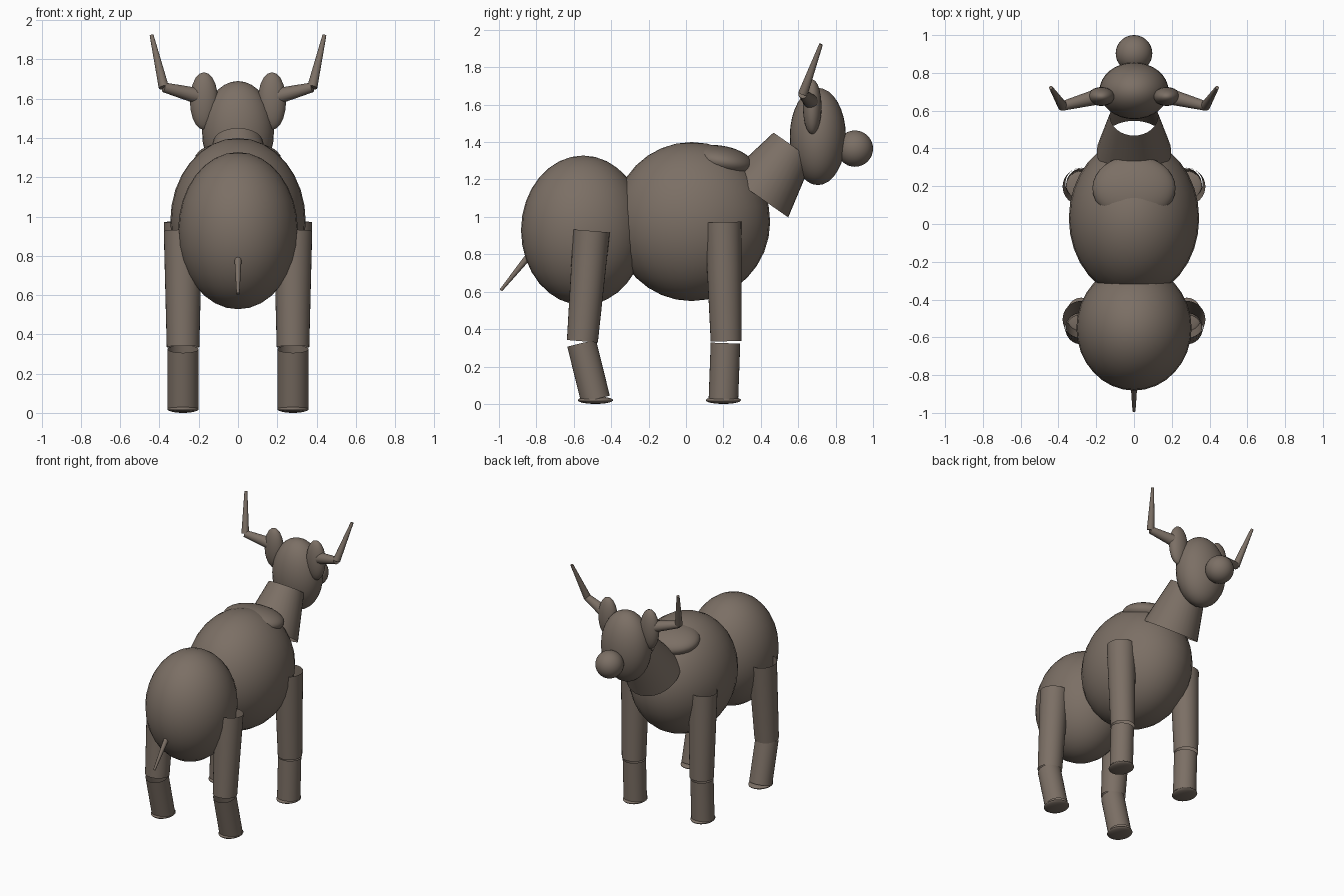
import bpy
import math
from mathutils import Vector

cube = bpy.data.objects.get("Cube")
if cube:
    bpy.data.objects.remove(cube, do_unlink=True)

# Single hide colour
HIDE = (0.2, 0.16, 0.13, 1.0)
hide = bpy.data.materials.new("brown_hide")
hide.use_nodes = True
hide.diffuse_color = HIDE
hide.node_tree.nodes["Principled BSDF"].inputs["Base Color"].default_value = HIDE


def finish(obj, name):
    obj.name = name
    obj.data.materials.append(hide)
    bpy.ops.object.shade_smooth_by_angle(angle=math.radians(40))
    return obj


def ball(name, center, radii, tilt=0.0, segments=32, rings=16):
    """Ellipsoid with its poles up and down, tilted about x."""
    bpy.ops.mesh.primitive_uv_sphere_add(
        segments=segments, ring_count=rings, radius=1, location=center,
        rotation=(math.radians(tilt), 0, 0))
    obj = bpy.context.object
    obj.scale = radii
    return finish(obj, name)


def tube(name, start, end, r_start, r_end, fill='NOTHING', sides=32):
    """Tapered tube between two points."""
    start, end = Vector(start), Vector(end)
    axis = end - start
    bpy.ops.mesh.primitive_cone_add(
        vertices=sides, radius1=r_start, radius2=r_end, depth=axis.length,
        end_fill_type=fill, location=(start + end) / 2,
        rotation=axis.to_track_quat('Z', 'Y').to_euler())
    return finish(bpy.context.object, name)


# Body
ball("rump", (0, -0.55, 0.928), (0.305, 0.332, 0.4))
ball("chest", (0, 0.03, 0.975), (0.345, 0.42, 0.425))
ball("shoulder_hump", (0, 0.19, 1.295), (0.22, 0.175, 0.085), tilt=-10)
tube("tail", (0, -0.845, 0.785), (0, -0.99, 0.607), 0.018, 0.008, 'NGON', 16)

# Neck and head
tube("neck", (0, 0.385, 1.11), (0, 0.572, 1.378), 0.197, 0.127)
ball("head", (0, 0.705, 1.43), (0.183, 0.15, 0.26))
ball("muzzle", (0, 0.903, 1.365), (0.097, 0.097, 0.097))

# Paired parts
for side, s in (("left", 1), ("right", -1)):
    ball(side + "_ear", (s * 0.173, 0.675, 1.588), (0.072, 0.05, 0.147),
         segments=24, rings=10)
    bend = (s * 0.378, 0.625, 1.658)
    tube(side + "_horn_base", (s * 0.17, 0.68, 1.605), bend, 0.044, 0.025, 'NGON', 20)
    tube(side + "_horn_tip", bend, (s * 0.44, 0.722, 1.923), 0.026, 0.01, 'NGON', 20)

    # Legs: y and z of the hip, then y of the knee and foot
    for end, hip_y, hip_z, knee_y, foot_y in (("front", 0.198, 0.972, 0.215, 0.2),
                                              ("rear", -0.505, 0.925, -0.554, -0.484)):
        x = s * 0.28
        leg = side + "_" + end
        tube(leg + "_upper_leg", (x, hip_y, hip_z), (x, knee_y, 0.335), 0.098, 0.083)
        tube(leg + "_lower_leg", (x, knee_y - 0.004, 0.325), (x, foot_y, 0.025), 0.079, 0.079)
        ball(leg + "_hoof", (x, foot_y, 0.02), (0.08, 0.094, 0.02))
